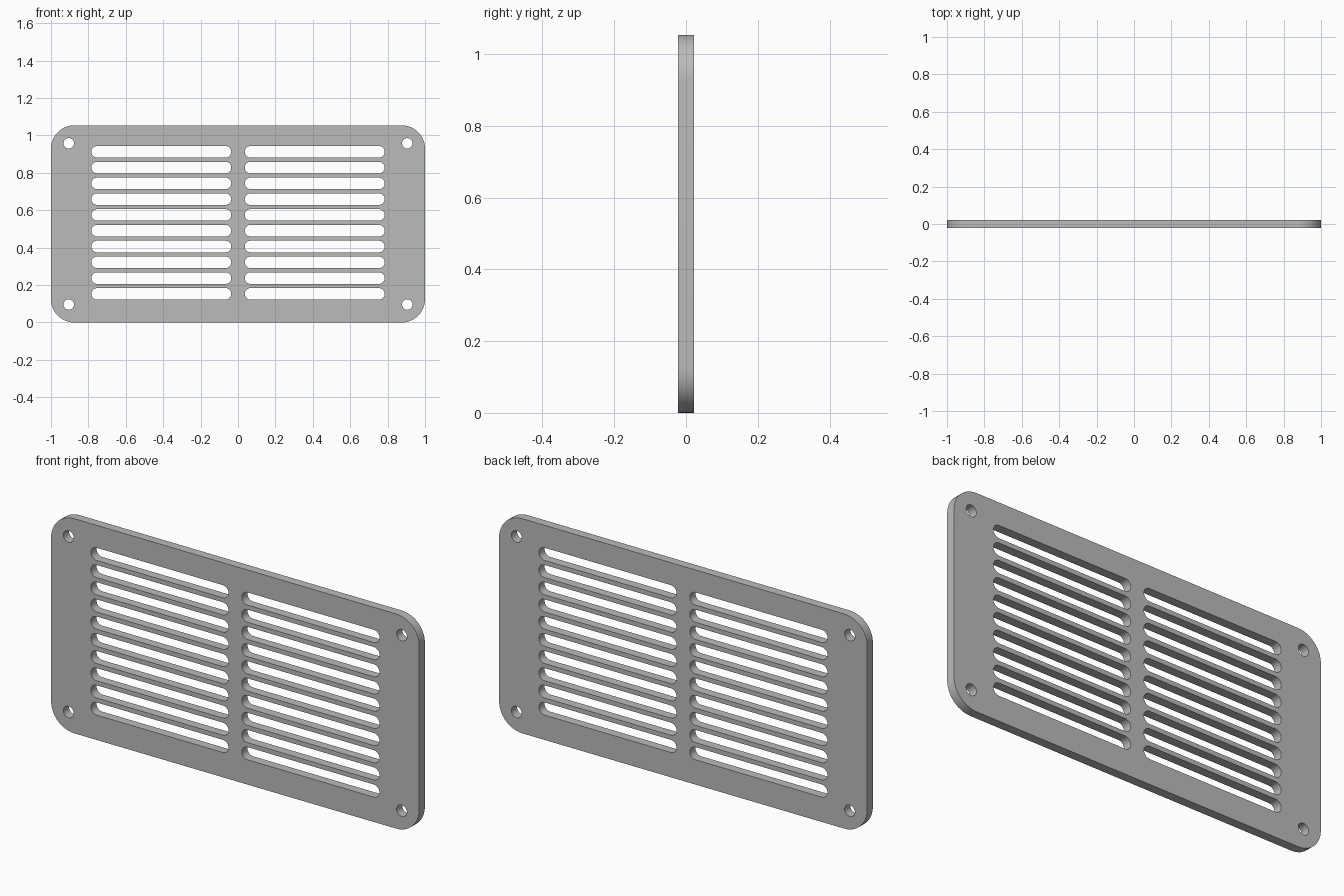
import bpy
import bmesh
from math import sin, cos, pi, radians

cube = bpy.data.objects.get("Cube")
if cube:
    bpy.data.objects.remove(cube, do_unlink=True)

HEIGHT = 1.054
THICKNESS = 0.044

metal = bpy.data.materials.new("grey metal")
metal.use_nodes = True
grey = (0.5, 0.5, 0.5, 1)
metal.diffuse_color = grey
metal.node_tree.nodes["Principled BSDF"].inputs["Base Color"].default_value = grey

curve = bpy.data.curves.new("vent_plate", "CURVE")
curve.dimensions = "2D"
curve.fill_mode = "BOTH"
curve.extrude = THICKNESS / 2


def rounded_outline(cx, cz, half_w, half_h, radius, steps=12):
    """Add a closed rounded rectangle; full radii give slots and circles."""
    points = []
    for corner, (sx, sz) in enumerate([(1, 1), (-1, 1), (-1, -1), (1, -1)]):
        for i in range(steps + 1):
            a = (corner + i / steps) * pi / 2
            p = (cx + sx * (half_w - radius) + radius * cos(a),
                 cz + sz * (half_h - radius) + radius * sin(a))
            if not any(abs(p[0] - q[0]) + abs(p[1] - q[1]) < 1e-5 for q in points):
                points.append(p)
    spline = curve.splines.new("POLY")
    spline.points.add(len(points) - 1)
    for point, (x, z) in zip(spline.points, points):
        point.co = (x, z, 0, 1)
    spline.use_cyclic_u = True


# Plate outline
rounded_outline(0, HEIGHT / 2, 1, HEIGHT / 2, 0.125)

for side in (-1, 1):
    # Screw holes in the corners
    for z in (0.096, HEIGHT - 0.096):
        rounded_outline(side * 0.905, z, 0.028, 0.028, 0.028, 8)
    # Column of ten ventilation slots
    for row in range(10):
        rounded_outline(side * 0.41, 0.153 + row * 0.0844, 0.374, 0.031, 0.031, 8)

# Stand the plate up and turn it into a mesh
plate = bpy.data.objects.new("vent_plate", curve)
bpy.context.collection.objects.link(plate)
plate.rotation_euler.x = radians(90)
bpy.ops.object.select_all(action="DESELECT")
plate.select_set(True)
bpy.context.view_layer.objects.active = plate
bpy.ops.object.convert(target="MESH")
bpy.ops.object.transform_apply(location=False, rotation=True, scale=False)

# Weld the rims and shade the round edges smooth
bm = bmesh.new()
bm.from_mesh(plate.data)
bmesh.ops.remove_doubles(bm, verts=bm.verts, dist=1e-5)
bmesh.ops.recalc_face_normals(bm, faces=bm.faces)
bm.to_mesh(plate.data)
bm.free()
plate.data.materials.clear()
plate.data.materials.append(metal)
bpy.ops.object.shade_smooth_by_angle(angle=radians(30))
